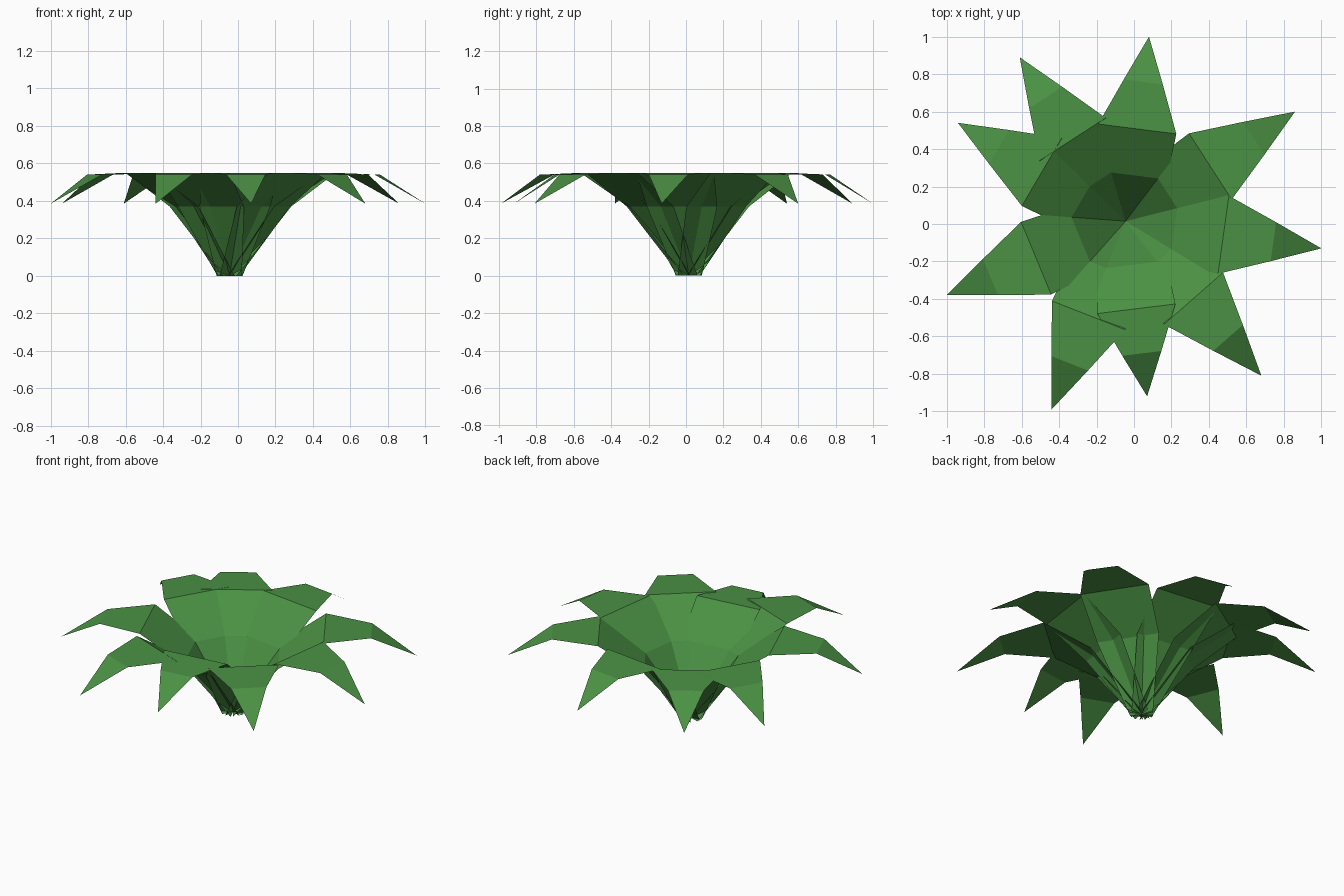
import bpy
from math import cos, sin, radians
from mathutils import Vector

cube = bpy.data.objects.get("Cube")
if cube:
    bpy.data.objects.remove(cube, do_unlink=True)

# Leaf green
green = bpy.data.materials.new("leaf_green")
green.use_nodes = True
colour = (0.07, 0.285, 0.058, 1)
green.diffuse_color = colour
bsdf = green.node_tree.nodes["Principled BSDF"]
bsdf.inputs["Base Color"].default_value = colour
bsdf.inputs["Roughness"].default_value = 0.9

ROOT = Vector((-0.045, 0.015, 0))
# Leaf outline: reach as a share of the length, height, half width
PROFILE = [(0, 0, 0.07), (0.25, 0.37, 0.19), (0.5, 0.55, 0.21), (0.755, 0.54, 0.105)]
TIP_HEIGHT = 0.385


def make_leaf(name, tip_x, tip_y):
    """One arching blade of three folded strips and a pointed end."""
    tip = Vector((tip_x, tip_y, TIP_HEIGHT))
    span = Vector((tip_x, tip_y, 0)) - ROOT
    side = Vector((-span.y, span.x, 0)).normalized()
    verts = []
    for reach, height, half in PROFILE:
        middle = ROOT + span * reach + Vector((0, 0, height))
        verts += [middle - side * half, middle + side * half]
    verts.append(tip)
    faces = [(i, i + 2, i + 3, i + 1) for i in (0, 2, 4)] + [(6, 8, 7)]
    mesh = bpy.data.meshes.new(name)
    mesh.from_pydata(verts, [], faces)
    mesh.materials.append(green)
    leaf = bpy.data.objects.new(name, mesh)
    bpy.context.collection.objects.link(leaf)


# Ring of leaves, given by their tips
TIPS = [(1.0, -0.13), (0.86, 0.60), (0.08, 1.0), (-0.61, 0.89), (-0.94, 0.54),
        (-1.0, -0.38), (-0.44, -0.99), (0.07, -0.92), (0.68, -0.81)]
for number, (x, y) in enumerate(TIPS, 1):
    make_leaf(f"leaf_{number}", x, y)
